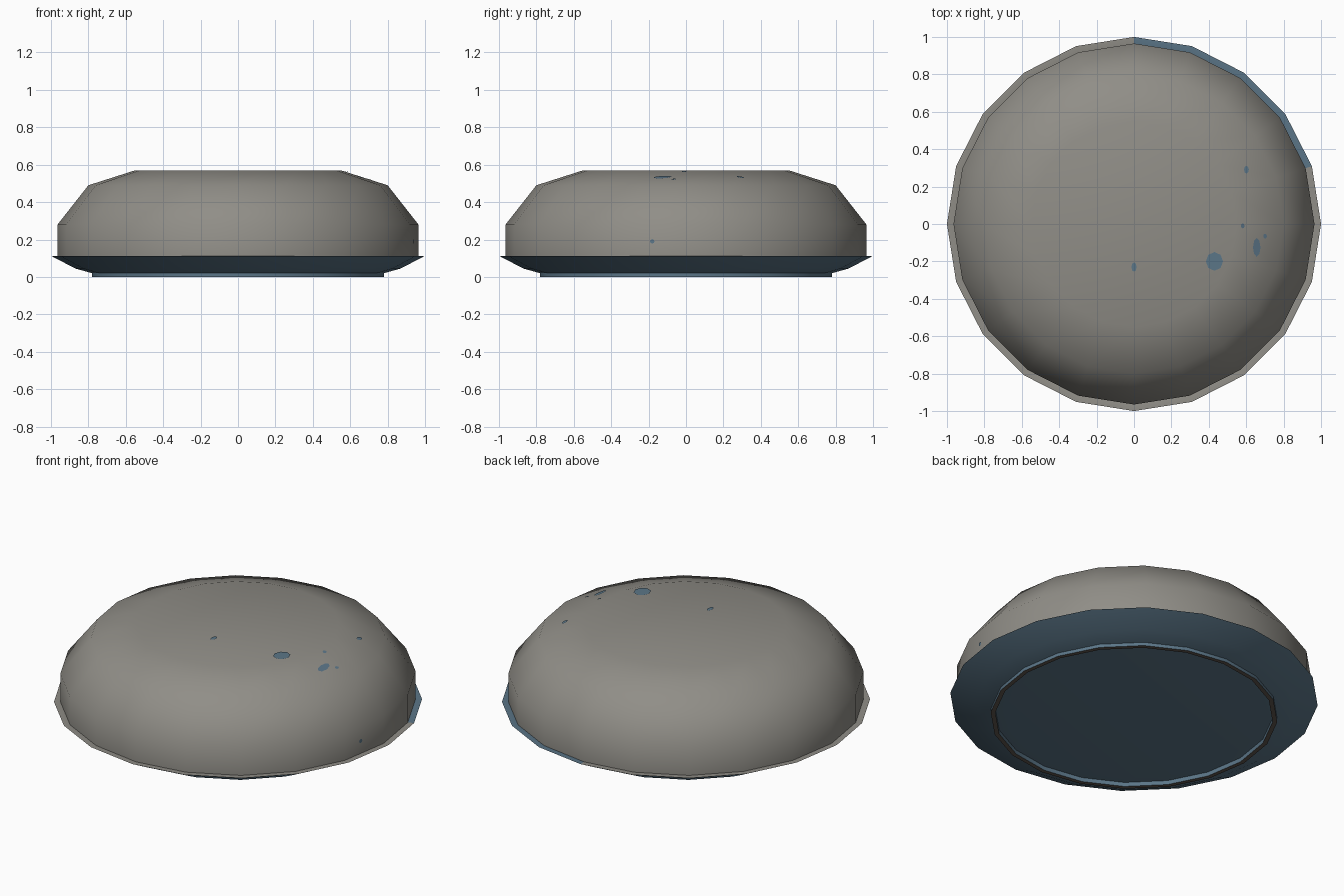
import bpy, bmesh
from math import sin, cos, pi, atan2
from mathutils import Vector
from mathutils.bvhtree import BVHTree

cube = bpy.data.objects.get("Cube")
if cube:
    bpy.data.objects.remove(cube, do_unlink=True)

SIDES = 20


def material(name, rgb):
    m = bpy.data.materials.new(name)
    m.use_nodes = True
    m.diffuse_color = (*rgb, 1)
    m.node_tree.nodes["Principled BSDF"].inputs["Base Color"].default_value = (*rgb, 1)
    return m


GREY = material("warm grey", (0.28, 0.27, 0.243))
BLUE = material("slate blue", (0.105, 0.18, 0.245))
BROWN = material("dark foot brown", (0.12, 0.095, 0.08))


def finish(name, bm, mats, angle):
    mesh = bpy.data.meshes.new(name)
    bm.to_mesh(mesh)
    obj = bpy.data.objects.new(name, mesh)
    bpy.context.collection.objects.link(obj)
    for m in mats:
        mesh.materials.append(m)
    bpy.ops.object.select_all(action='DESELECT')
    obj.select_set(True)
    bpy.context.view_layer.objects.active = obj
    bpy.ops.object.shade_smooth_by_angle(angle=angle)
    return obj


def lathe(profile):
    """Turn a list of (radius, height) points around z; radius 0 closes an end."""
    bm = bmesh.new()
    rings = []
    for r, z in profile:
        count = SIDES if r else 1
        rings.append([bm.verts.new((r * cos(2 * pi * i / SIDES), r * sin(2 * pi * i / SIDES), z))
                      for i in range(count)])
    for a, b in zip(rings, rings[1:]):
        for i in range(SIDES):
            j = (i + 1) % SIDES
            quad = [a[i % len(a)], a[j % len(a)], b[j % len(b)], b[i % len(b)]]
            bm.faces.new(list(dict.fromkeys(quad)))
    bmesh.ops.recalc_face_normals(bm, faces=bm.faces)
    bm.normal_update()
    return bm


# Dish with a flared underside, foot ring and shallow recess
dish = lathe([(0, 0.02), (0.70, 0.02), (0.755, 0.025), (0.755, 0), (0.78, 0), (0.78, 0.02),
              (0.87, 0.045), (1.0, 0.113), (0.955, 0.113), (0.80, 0.06), (0, 0.055)])
for f in dish.faces:
    c = f.calc_center_median()
    if f.normal.z < -0.9 and c.z < 0.001:
        f.material_index = 2                      # underside of the foot
    elif f.normal.z > 0.5:
        on_blue_arc = pi / 10 < atan2(c.y, c.x) < pi / 2
        f.material_index = 0 if on_blue_arc else 1
finish("dish", dish, [BLUE, GREY, BROWN], 0.8)

# Rounded mound filling the dish
mound = lathe([(0, 0.113), (0.965, 0.113), (0.965, 0.28), (0.80, 0.49), (0.55, 0.57), (0, 0.57)])
tree = BVHTree.FromBMesh(mound)
finish("mound", mound, [GREY], 0.9)

# Small blue flecks projected onto the mound
DOWN, INWARD = Vector((0, 0, -1)), Vector((-1, 0, 0))
flecks = [((0.43, -0.2, 1), 0.046, 0.05, DOWN), ((0, -0.23, 1), 0.014, 0.025, DOWN),
          ((0.655, -0.125, 1), 0.02, 0.05, DOWN), ((0.6, 0.29, 1), 0.013, 0.021, DOWN),
          ((0.58, -0.01, 1), 0.01, 0.013, DOWN), ((0.7, -0.065, 1), 0.01, 0.013, DOWN),
          ((1.5, -0.18, 0.19), 0.012, 0.012, INWARD)]
bm = bmesh.new()
for centre, a, b, direction in flecks:
    across = Vector((1, 0, 0)) if direction is DOWN else Vector((0, 1, 0))
    along = Vector((0, 1, 0)) if direction is DOWN else Vector((0, 0, 1))
    verts = []
    for k in range(8):
        t = 2 * pi * k / 8
        start = Vector(centre) + across * a * cos(t) + along * b * sin(t)
        hit, normal, _, _ = tree.ray_cast(start, direction)
        verts.append(bm.verts.new(hit + normal * 0.004))
    bm.faces.new(verts)
finish("blue_flecks", bm, [BLUE], 0.9)
